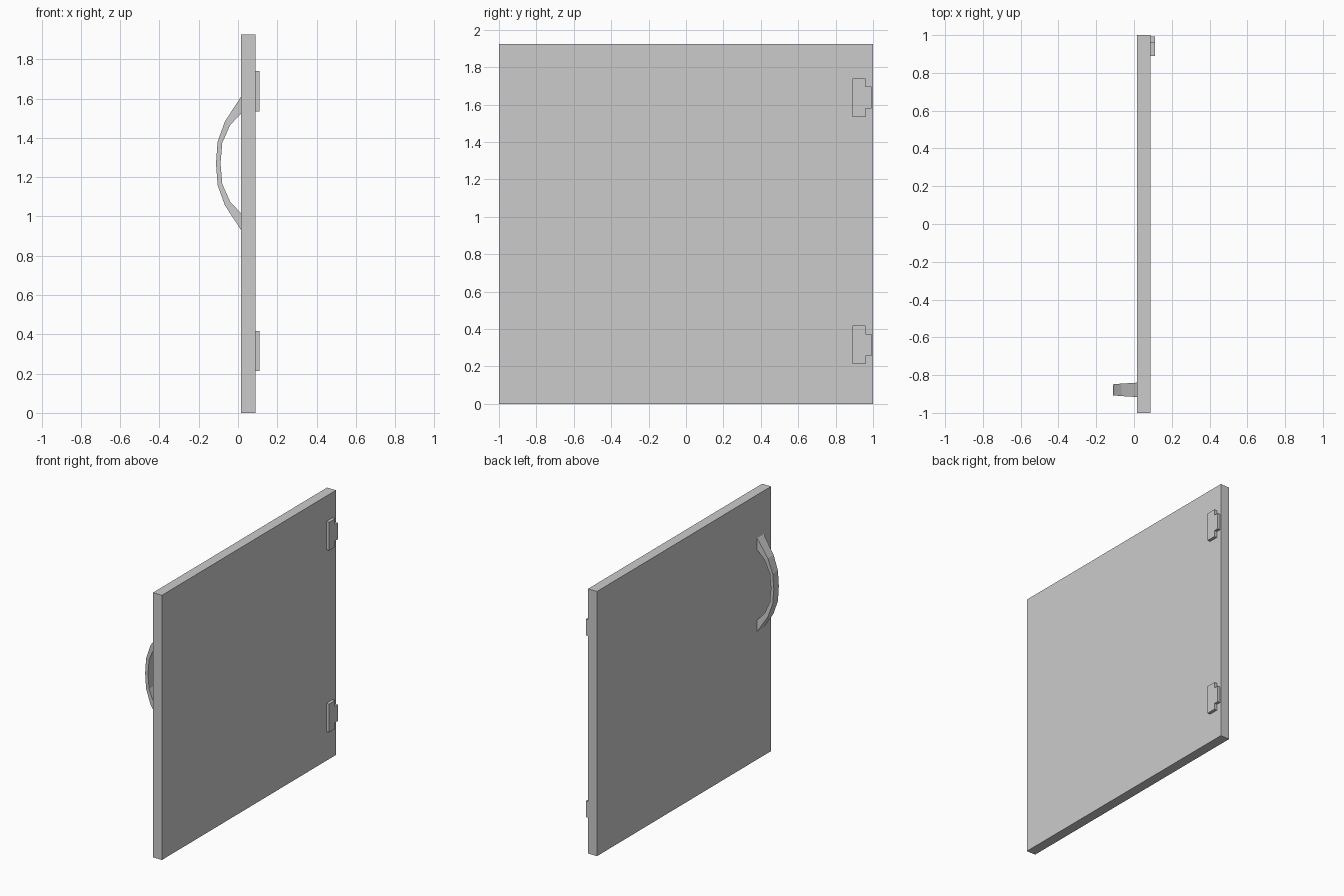
import bpy
import bmesh

cube = bpy.data.objects.get("Cube")
if cube:
    bpy.data.objects.remove(cube, do_unlink=True)

grey = bpy.data.materials.new("plain grey")
grey.use_nodes = True
COLOUR = (0.6, 0.6, 0.6, 1)
grey.diffuse_color = COLOUR
grey.node_tree.nodes["Principled BSDF"].inputs["Base Color"].default_value = COLOUR


def finish(name, bm):
    bmesh.ops.recalc_face_normals(bm, faces=bm.faces)
    mesh = bpy.data.meshes.new(name)
    bm.to_mesh(mesh)
    bm.free()
    mesh.materials.append(grey)
    obj = bpy.data.objects.new(name, mesh)
    bpy.context.collection.objects.link(obj)
    return obj


def prism(name, outline, x0, x1):
    """Extrude a (y, z) outline along x."""
    bm = bmesh.new()
    face = bm.faces.new([bm.verts.new((x0, y, z)) for y, z in outline])
    moved = bmesh.ops.extrude_face_region(bm, geom=[face])["geom"]
    verts = [v for v in moved if isinstance(v, bmesh.types.BMVert)]
    bmesh.ops.translate(bm, verts=verts, vec=(x1 - x0, 0, 0))
    return finish(name, bm)


# Door slab
FRONT, BACK = 0.016, 0.088
prism("door_panel", [(-1, 0), (1, 0), (1, 1.925), (-1, 1.925)], FRONT, BACK)

# Two hinges, each a plate with a narrower tongue
for name, zc in (("lower_hinge", 0.315), ("upper_hinge", 1.637)):
    half = [(0.89, 0.103), (0.96, 0.103), (0.96, 0.059), (0.993, 0.059)]
    outline = [(y, zc + h) for y, h in half]
    outline += [(y, zc - h) for y, h in reversed(half)]
    prism(name, outline, BACK, 0.11)

# Bowed handle: outer x, outer height, inner x, inner height, half width
MID_Z, MID_Y = 1.27, -0.878
half = [(FRONT, 0.34, FRONT, 0.255, 0.038),
        (-0.067, 0.213, -0.04, 0.195, 0.033),
        (-0.104, 0.11, -0.08, 0.105, 0.03),
        (-0.112, 0, -0.089, 0, 0.029)]
stations = [(s, 1) for s in half] + [(s, -1) for s in reversed(half[:-1])]
bm = bmesh.new()
rings = []
for (xo, ho, xi, hi, w), side in stations:
    corners = [(xo, -w, ho), (xo, w, ho), (xi, w, hi), (xi, -w, hi)]
    rings.append([bm.verts.new((x, MID_Y + y, MID_Z + side * h))
                  for x, y, h in corners])
for a, b in zip(rings, rings[1:]):
    for i in range(4):
        j = (i + 1) % 4
        bm.faces.new((a[i], a[j], b[j], b[i]))
bm.faces.new(rings[0])
bm.faces.new(rings[-1])
finish("handle", bm)
